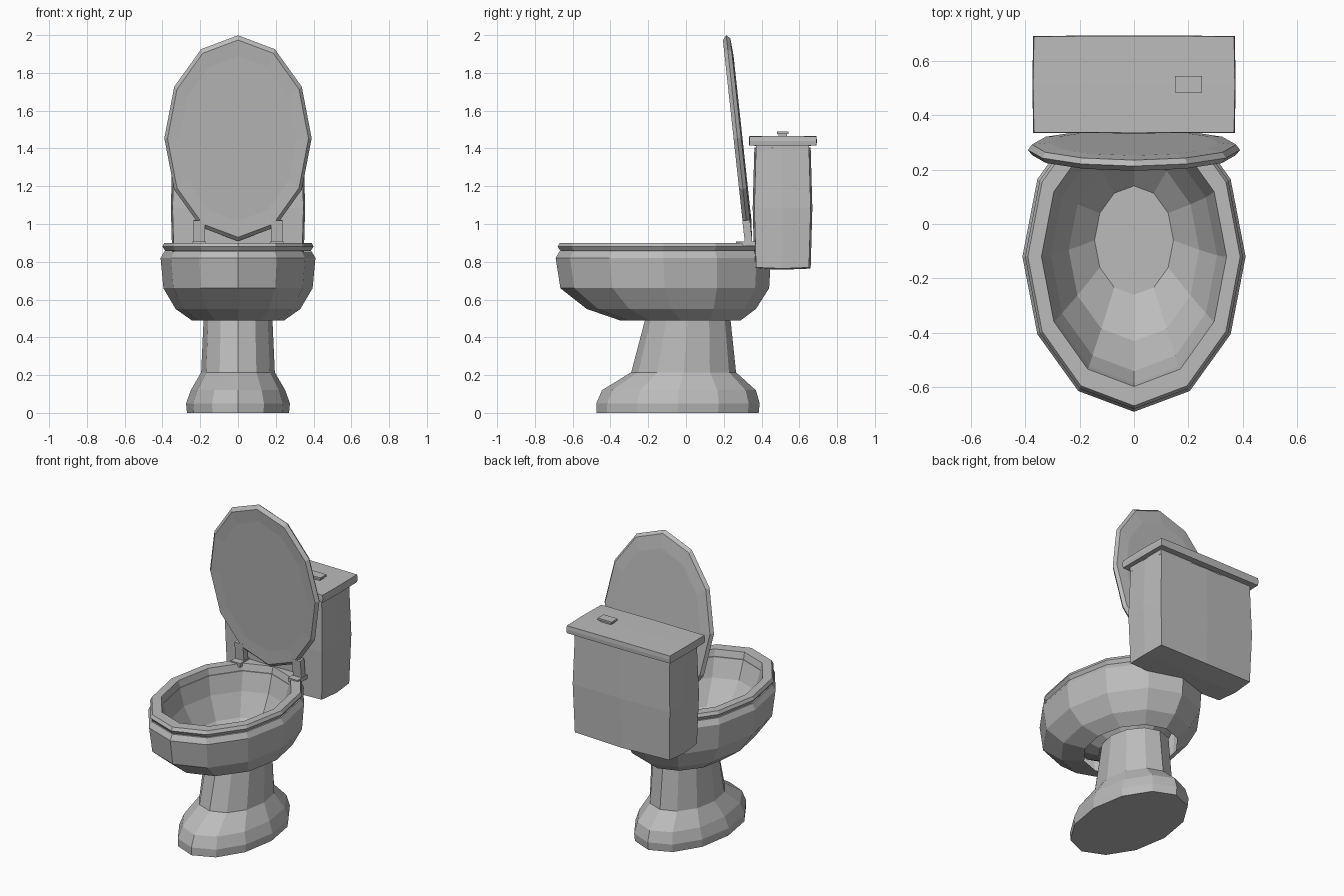
import bpy, bmesh, math
from mathutils import Matrix, Vector

if "Cube" in bpy.data.objects:
    bpy.data.objects.remove(bpy.data.objects["Cube"], do_unlink=True)

porcelain = bpy.data.materials.new("grey porcelain")
porcelain.use_nodes = True
GREY = (0.5, 0.5, 0.5, 1)
porcelain.diffuse_color = GREY
porcelain.node_tree.nodes["Principled BSDF"].inputs["Base Color"].default_value = GREY
SIDES = 12


def finish(name, bm, matrix=None):
    if matrix:
        bm.transform(matrix)
    mesh = bpy.data.meshes.new(name)
    bm.to_mesh(mesh)
    bm.free()
    mesh.materials.append(porcelain)
    obj = bpy.data.objects.new(name, mesh)
    bpy.context.collection.objects.link(obj)
    return obj


def loft(name, rings, cap_start=False, cap_end=False, closed=False, matrix=None):
    """Skin oval rings given as (half width, front y, back y, z), listed upward outside."""
    bm = bmesh.new()
    loops = []
    for rx, front, back, z in rings:
        mid, ry = (front + back) / 2, (back - front) / 2
        angles = [2 * math.pi * i / SIDES for i in range(SIDES)]
        loops.append([bm.verts.new((rx * math.sin(a), mid - ry * math.cos(a), z)) for a in angles])
    pairs = list(zip(loops, loops[1:]))
    if closed:
        pairs.append((loops[-1], loops[0]))
    for low, high in pairs:
        for i in range(SIDES):
            j = (i + 1) % SIDES
            bm.faces.new((low[i], low[j], high[j], high[i]))
    if cap_start:
        bm.faces.new(loops[0][::-1])
    if cap_end:
        bm.faces.new(loops[-1])
    return finish(name, bm, matrix)


def box(name, centre, size, bulge=(0, 0, 0), bevel=0.0, tilt=0.0):
    """Box whose faces may swell outward at their middles."""
    bm = bmesh.new()
    bmesh.ops.create_cube(bm, size=2)
    if any(bulge):
        bmesh.ops.subdivide_edges(bm, edges=bm.edges[:], cuts=1, use_grid_fill=True)
    for v in bm.verts:
        p = v.co.copy()
        for k in range(3):
            flat = sum(1 for m in range(3) if m != k and abs(p[m]) < 0.1)
            v.co[k] = p[k] * (size[k] / 2 + bulge[k] * flat / 2)
    if bevel:
        bmesh.ops.bevel(bm, geom=bm.edges[:], offset=bevel, segments=1, affect="EDGES")
    return finish(name, bm, Matrix.Translation(Vector(centre)) @ Matrix.Rotation(tilt, 4, "X"))


# Flared foot and column
loft("pedestal", [
    (0.27, -0.475, 0.385, 0), (0.275, -0.475, 0.39, 0.05), (0.25, -0.445, 0.37, 0.12),
    (0.195, -0.29, 0.265, 0.215), (0.182, -0.215, 0.235, 0.5),
], cap_start=True)

# Outer shell, rim and basin in one skin
loft("bowl", [
    (0.245, -0.35, 0.29, 0.49), (0.33, -0.525, 0.37, 0.55), (0.395, -0.665, 0.44, 0.66),
    (0.41, -0.69, 0.45, 0.82), (0.39, -0.67, 0.43, 0.855), (0.33, -0.585, 0.345, 0.855),
    (0.305, -0.54, 0.31, 0.74), (0.24, -0.43, 0.24, 0.6), (0.145, -0.26, 0.14, 0.51),
], cap_end=True)

# Seat ring
loft("seat", [
    (0.385, -0.665, 0.425, 0.858), (0.4, -0.68, 0.44, 0.88), (0.39, -0.668, 0.428, 0.9),
    (0.34, -0.597, 0.357, 0.9), (0.33, -0.585, 0.345, 0.858),
], closed=True)

# Raised lid, leaning forward at the top
lean = Matrix.Translation((0, 0.272, 1.454)) @ Matrix.Rotation(math.radians(96.2), 4, "X")
loft("lid", [
    (0.31, -0.44, 0.44, -0.027), (0.375, -0.53, 0.53, -0.02), (0.39, -0.548, 0.548, 0),
    (0.373, -0.525, 0.525, 0.02), (0.31, -0.44, 0.44, 0.016),
], cap_start=True, cap_end=True, matrix=lean)

# Hinges
for side, x in (("left", 0.205), ("right", -0.205)):
    box(side + "_hinge_plate", (x, 0.315, 0.895), (0.07, 0.1, 0.025))
    box(side + "_hinge_arm", (x, 0.325, 0.96), (0.06, 0.04, 0.12), tilt=math.radians(6.2))

# Cistern with its cover and flush button
box("tank", (0, 0.511, 1.085), (0.675, 0.28, 0.63), bulge=(0.018, 0.018, 0.012))
box("tank_neck", (0, 0.511, 1.41), (0.68, 0.28, 0.05))
box("tank_cover", (0, 0.513, 1.44), (0.735, 0.352, 0.048), bulge=(0.006, 0.004, 0.003), bevel=0.0)
box("flush_button_stem", (0.2, 0.513, 1.47), (0.08, 0.045, 0.02))
box("flush_button", (0.2, 0.513, 1.483), (0.1, 0.06, 0.012))
